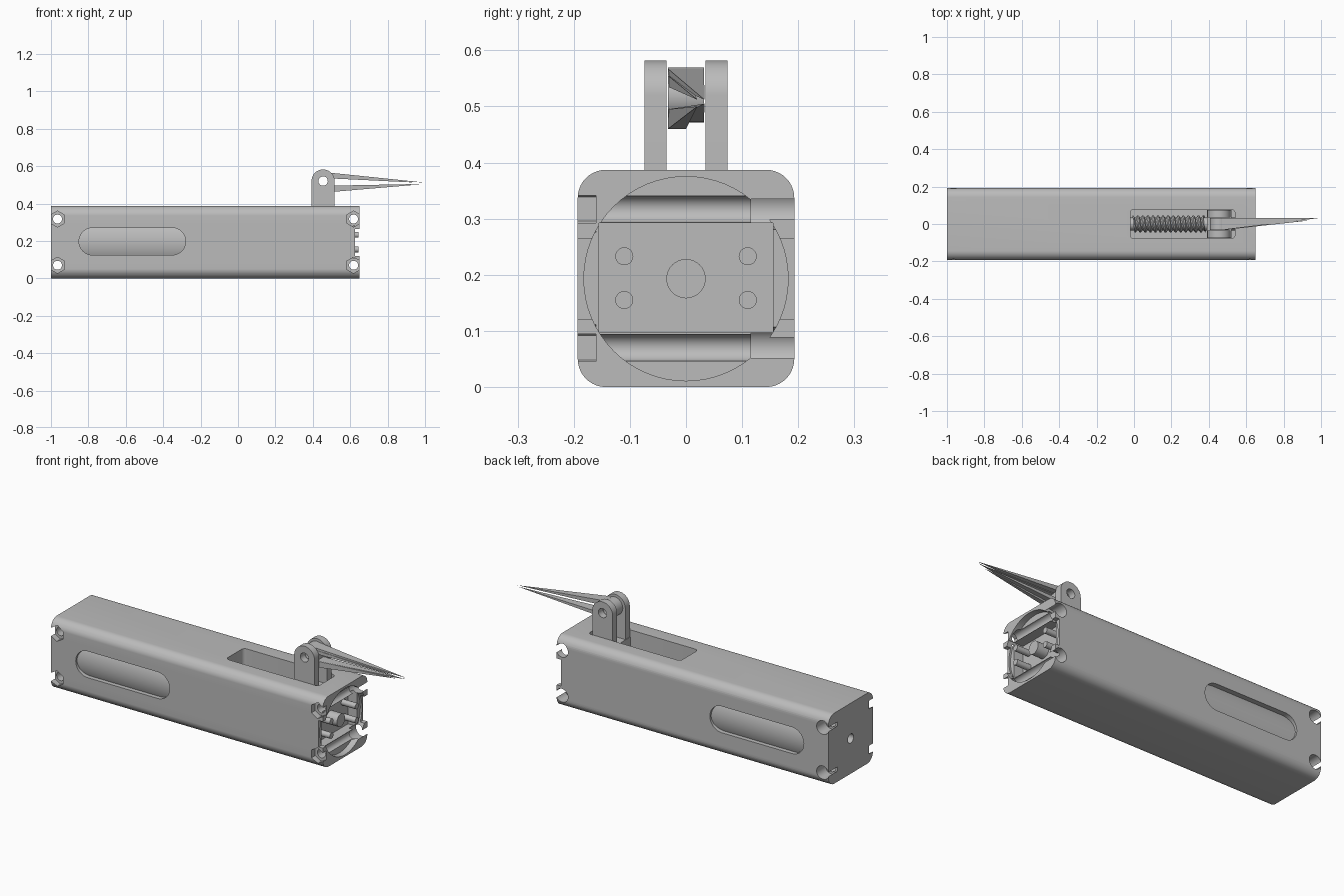
import bpy, bmesh, math
from math import pi, cos, sin

if "Cube" in bpy.data.objects:
    bpy.data.objects.remove(bpy.data.objects["Cube"], do_unlink=True)

metal = bpy.data.materials.new("grey_metal")
GREY = (0.5, 0.5, 0.5, 1)
metal.use_nodes = True
metal.diffuse_color = GREY
metal.node_tree.nodes["Principled BSDF"].inputs["Base Color"].default_value = GREY


def finish(name, bm):
    bmesh.ops.recalc_face_normals(bm, faces=bm.faces)
    mesh = bpy.data.meshes.new(name)
    bm.to_mesh(mesh)
    bm.free()
    mesh.materials.append(metal)
    obj = bpy.data.objects.new(name, mesh)
    bpy.context.collection.objects.link(obj)
    return obj


def place(axis, t, u, v):
    return {"x": (t, u, v), "y": (u, t, v), "z": (u, v, t)}[axis]


def prism(name, pts, axis, lo, hi):
    """Extrude a 2D outline along an axis."""
    bm = bmesh.new()
    ends = [[bm.verts.new(place(axis, t, u, v)) for u, v in pts] for t in (lo, hi)]
    for ring in ends:
        bm.faces.new(ring)
    n = len(pts)
    for i in range(n):
        j = (i + 1) % n
        bm.faces.new((ends[0][i], ends[0][j], ends[1][j], ends[1][i]))
    return finish(name, bm)


def circle(u, v, r, n=32, start=0.0):
    return [(u + r * cos(start + 2 * pi * i / n), v + r * sin(start + 2 * pi * i / n))
            for i in range(n)]


def rounded(u0, u1, v0, v1, r, n=10):
    """Rounded rectangle outline."""
    pts = []
    corners = ((u1 - r, v1 - r), (u0 + r, v1 - r), (u0 + r, v0 + r), (u1 - r, v0 + r))
    for k, (cu, cv) in enumerate(corners):
        for i in range(n + 1):
            a = (k + i / n) * pi / 2
            pts.append((cu + r * cos(a), cv + r * sin(a)))
    return pts


def rect(u0, u1, v0, v1):
    return [(u0, v0), (u1, v0), (u1, v1), (u0, v1)]


def cut(obj, cutters):
    """Subtract the cutters, bake the result, and discard them."""
    for c in cutters:
        mod = obj.modifiers.new("cut", "BOOLEAN")
        mod.object, mod.operation, mod.solver = c, "DIFFERENCE", "EXACT"
    bpy.context.view_layer.update()
    graph = bpy.context.evaluated_depsgraph_get()
    baked = bpy.data.meshes.new_from_object(obj.evaluated_get(graph))
    obj.modifiers.clear()
    obj.data = baked
    for c in cutters:
        bpy.data.objects.remove(c, do_unlink=True)


W, MID, END = 0.193, 0.193, 0.65
HOLE_Z = (0.07, 0.317)

# Housing with rounded long edges
housing = prism("housing", rounded(-W, W, 0, 0.387, 0.05), "x", -1, END)
cutters = [
    prism("end_bore", circle(0, MID, 0.182, 64), "x", 0.615, 0.7),
    prism("end_recess", rect(-0.155, 0.155, 0.097, 0.292), "x", 0.56, 0.7),
    prism("side_relief", rect(0.625, 0.7, 0.12, 0.265), "y", -0.3, 0.3),
    prism("rear_hole", circle(0, MID, 0.025), "x", -1.1, -0.93),
    prism("top_slot", rounded(-0.02, 0.54, -0.078, 0.078, 0.02, 5), "z", 0.1, 0.5),
]
# Motor windows on both sides
for side in (-1, 1):
    cutters.append(prism("window", rounded(-0.85, -0.28, 0.125, 0.27, 0.072), "y",
                         side * 0.1, side * 0.3))
# Cross holes with a hexagonal nut seat in front and a round head seat behind
for x in (-0.965, 0.618):
    for z in HOLE_Z:
        cutters.append(prism("bolt_hole", circle(x, z, 0.024), "y", -0.3, 0.3))
        cutters.append(prism("nut_seat", circle(x, z, 0.043, 6, pi / 2), "y", -0.3, -0.16))
        cutters.append(prism("head_seat", circle(x, z, 0.037), "y", 0.116, 0.3))
cut(housing, cutters)

# Motor and the pegs at the open end
parts = [housing, prism("motor", circle(0, MID, 0.182, 64), "x", -0.9, -0.22)]
parts.append(prism("end_shaft", circle(0, MID, 0.035), "x", 0.55, 0.625))
for y in (-0.11, 0.11):
    for z in (0.155, 0.233):
        parts.append(prism("mounting_peg", circle(y, z, 0.016, 20), "x", 0.55, 0.645))

# Lead screw: helical ridges around a core
bm = bmesh.new()
PITCH, SEG, TURNS = 0.027, 24, 14
rows = []
for i in range(TURNS * 4 + 1):
    r = 0.046 if i % 4 < 2 else 0.034
    rows.append([bm.verts.new((-0.01 + (i / 4 + s / SEG) * PITCH,
                               r * cos(2 * pi * s / SEG), MID + r * sin(2 * pi * s / SEG)))
                 for s in range(SEG + 1)])
for a, b in zip(rows, rows[1:]):
    for s in range(SEG):
        bm.faces.new((a[s], a[s + 1], b[s + 1], b[s]))
parts.append(finish("screw_thread", bm))
parts.append(prism("screw_core", circle(0, MID, 0.034, 24), "x", -0.1, 0.56))

# Travelling nut and its two lugs
PX, PZ = 0.455, 0.52
parts.append(prism("carriage", rect(0.39, 0.52, 0.12, 0.35), "y", -0.074, 0.074))


def arch(r):
    arc = [(PX + r * cos(pi * i / 24), PZ + r * sin(pi * i / 24)) for i in range(25)]
    return arc + [(PX - r, 0.34), (PX + r, 0.34)]


for side in (-1, 1):
    lug = prism("lug", arch(0.062), "y", side * 0.035, side * 0.074)
    cut(lug, [prism("pin_hole", circle(PX, PZ, 0.025), "y", -0.2, 0.2)])
    parts.append(lug)

# Link eye between the lugs
eye = prism("link_eye", circle(PX, PZ, 0.049), "y", -0.032, 0.032)
cut(eye, [prism("eye_hole", circle(PX, PZ, 0.025), "y", -0.2, 0.2)])
parts.append(eye)


# Long tapering prongs running out of the link
def prong(x, y0, y1, z0, z1, tip):
    bm = bmesh.new()
    base = [bm.verts.new((x, y, z)) for y, z in rect(y0, y1, z0, z1)]
    end = bm.verts.new(tip)
    bm.faces.new(base)
    for i in range(4):
        bm.faces.new((base[i], base[(i + 1) % 4], end))
    parts.append(finish("prong", bm))


prong(0.47, -0.032, 0.032, 0.54, 0.567, (1.0, 0.033, 0.512))
prong(0.48, -0.032, 0.0, 0.535, 0.555, (0.95, 0.02, 0.512))
prong(0.47, -0.032, 0.032, 0.472, 0.495, (1.0, 0.033, 0.505))
prong(0.48, -0.032, 0.0, 0.46, 0.495, (0.95, 0.02, 0.5))

# Smooth the curved surfaces, keep edges crisp
bpy.ops.object.select_all(action="DESELECT")
for p in parts:
    if p.name.startswith("prong"):
        continue
    p.select_set(True)
    bpy.context.view_layer.objects.active = p
bpy.ops.object.shade_smooth_by_angle(angle=math.radians(30))
